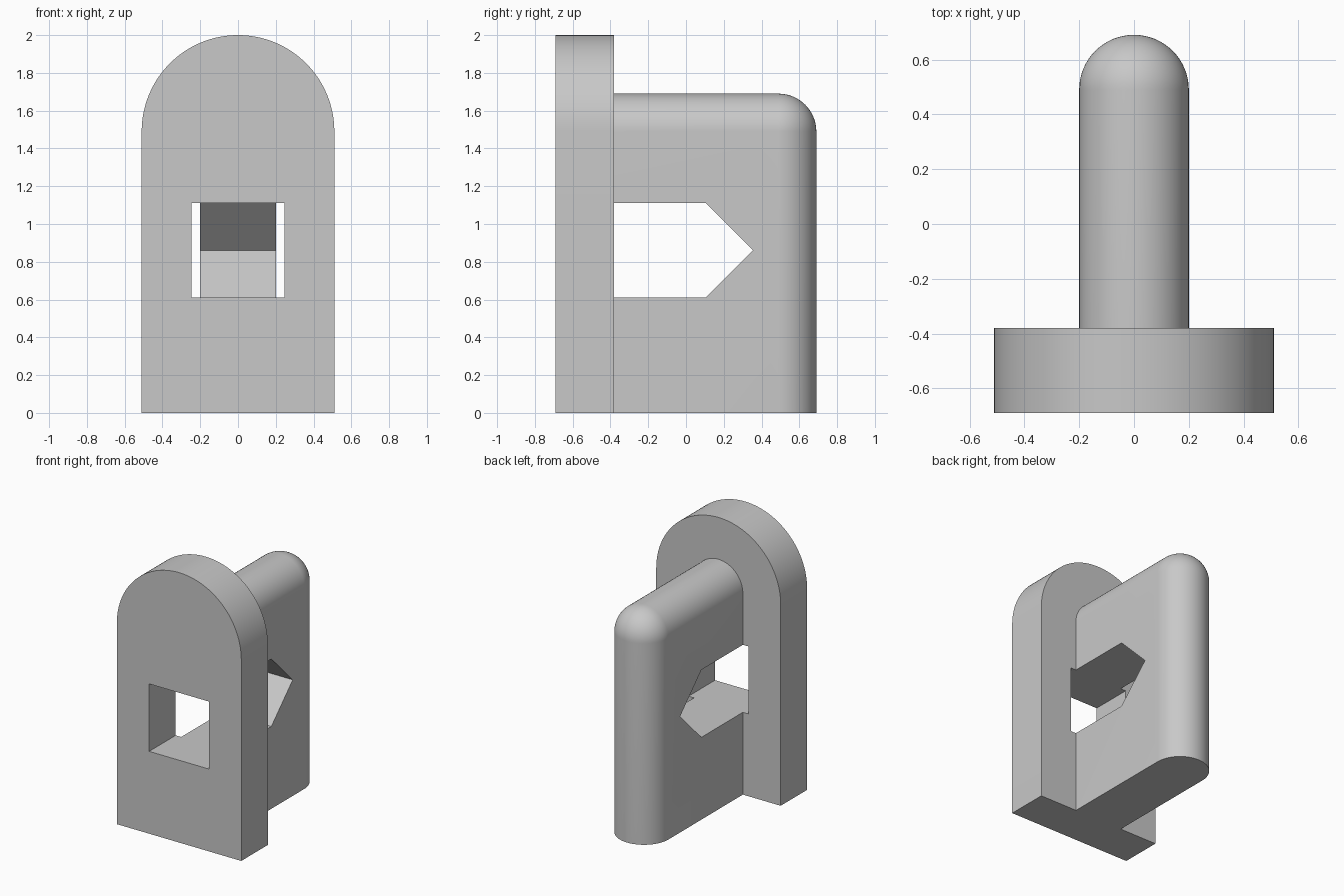
import bpy, bmesh
from math import sin, cos, pi, radians

cube = bpy.data.objects.get("Cube")
if cube:
    bpy.data.objects.remove(cube, do_unlink=True)

grey = bpy.data.materials.new("plain grey")
grey.use_nodes = True
colour = (0.58, 0.58, 0.58, 1)
grey.diffuse_color = colour
grey.node_tree.nodes["Principled BSDF"].inputs["Base Color"].default_value = colour

FRONT, JOIN = -0.69, -0.38        # plate front and back
HALF_W, R, SPRING = 0.51, 0.20, 1.49
HOLE_LOW, HOLE_HIGH = 0.61, 1.11


def finish(bm, name):
    bmesh.ops.remove_doubles(bm, verts=bm.verts, dist=1e-5)
    bmesh.ops.recalc_face_normals(bm, faces=bm.faces)
    mesh = bpy.data.meshes.new(name)
    bm.to_mesh(mesh)
    bm.free()
    mesh.materials.append(grey)
    obj = bpy.data.objects.new(name, mesh)
    bpy.context.collection.objects.link(obj)
    return obj


def prism(name, outline, offset):
    """Extrude a closed outline of 3D points along offset."""
    bm = bmesh.new()
    face = bm.faces.new([bm.verts.new(p) for p in outline])
    new = bmesh.ops.extrude_face_region(bm, geom=[face])["geom"]
    bmesh.ops.translate(bm, vec=offset, verts=[v for v in new if isinstance(v, bmesh.types.BMVert)])
    return finish(bm, name)


def cut(obj, cutter):
    """Subtract the cutter, then smooth the rounded faces."""
    mod = obj.modifiers.new("opening", "BOOLEAN")
    mod.operation, mod.solver, mod.object = "DIFFERENCE", "EXACT", cutter
    bpy.ops.object.select_all(action="DESELECT")
    bpy.context.view_layer.objects.active = obj
    obj.select_set(True)
    bpy.ops.object.modifier_apply(modifier=mod.name)
    bpy.data.objects.remove(cutter, do_unlink=True)
    bpy.ops.object.shade_smooth_by_angle(angle=radians(30))


# Arched plate with a square window
arch = [(HALF_W * cos(pi * i / 64), FRONT, SPRING + HALF_W * sin(pi * i / 64)) for i in range(65)]
plate = prism("arched_plate", [(HALF_W, FRONT, 0)] + arch + [(-HALF_W, FRONT, 0)], (0, JOIN - FRONT, 0))
window = [(x, FRONT - 0.1, z) for x, z in
          ((-0.245, HOLE_LOW), (0.245, HOLE_LOW), (0.245, HOLE_HIGH), (-0.245, HOLE_HIGH))]
cut(plate, prism("window_cutter", window, (0, 0.6, 0)))

# Rounded fin: a half-round edge swept up the back, round the corner and forward
BACK, N = 0.49, 32
stations = [(BACK, 0, 0)] + [(BACK, SPRING, pi / 2 * i / 16) for i in range(17)] + [(JOIN, SPRING, pi / 2)]
bm = bmesh.new()
rows = [[bm.verts.new((R * cos(pi * i / N), y + R * sin(pi * i / N) * cos(t),
                       z + R * sin(pi * i / N) * sin(t))) for i in range(N + 1)]
        for y, z, t in stations]
# The swept rows meet in a single point on each side of the corner
for a, b in zip(rows, rows[1:]):
    for i in range(N):
        bm.faces.new((a[i], a[i + 1], b[i + 1], b[i]))
bmesh.ops.remove_doubles(bm, verts=[r[e] for r in rows[2:-1] for e in (0, N)] +
                         [rows[1][0], rows[1][N]], dist=1e-5)


def at(x, y, z):
    return min(bm.verts, key=lambda v: (v.co.x - x) ** 2 + (v.co.y - y) ** 2 + (v.co.z - z) ** 2)


foot = {s: bm.verts.new((s * R, JOIN, 0)) for s in (1, -1)}
for s in (1, -1):
    bm.faces.new((at(s * R, BACK, 0), at(s * R, BACK, SPRING), at(s * R, JOIN, SPRING), foot[s]))
bm.faces.new(rows[0] + [foot[-1], foot[1]])
bm.faces.new(rows[-1] + [foot[-1], foot[1]])
fin = finish(bm, "rounded_fin")

# Pointed opening through the fin
notch = [(-0.4, y, z) for y, z in ((JOIN - 0.1, HOLE_LOW), (0.105, HOLE_LOW), (0.355, 0.86),
                                   (0.105, HOLE_HIGH), (JOIN - 0.1, HOLE_HIGH))]
cut(fin, prism("notch_cutter", notch, (0.8, 0, 0)))
